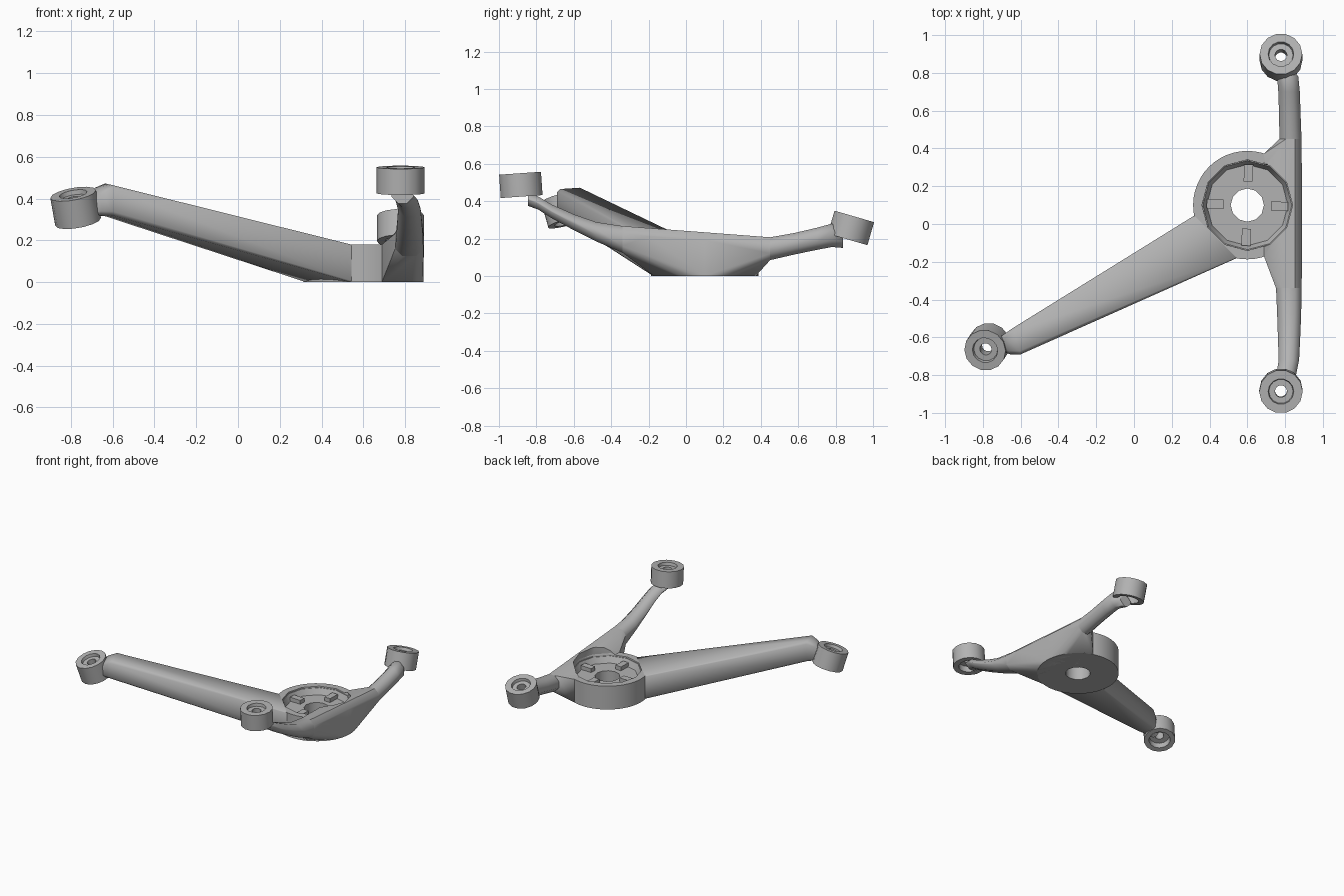
import bpy, bmesh, math
from mathutils import Vector, Matrix

if "Cube" in bpy.data.objects:
    bpy.data.objects.remove(bpy.data.objects["Cube"])

metal = bpy.data.materials.new("plain grey metal")
metal.use_nodes = True
GREY = (0.45, 0.45, 0.45, 1)
metal.diffuse_color = GREY
metal.node_tree.nodes["Principled BSDF"].inputs["Base Color"].default_value = GREY

HUB = Vector((0.6, 0.1, 0))
HUB_R, HUB_H, FLOOR = 0.287, 0.18, 0.125


def finish(name, bm):
    bmesh.ops.recalc_face_normals(bm, faces=bm.faces)
    mesh = bpy.data.meshes.new(name)
    bm.to_mesh(mesh)
    bm.free()
    obj = bpy.data.objects.new(name, mesh)
    bpy.context.collection.objects.link(obj)
    mesh.materials.append(metal)
    return obj


def smooth(obj, angle=35):
    bpy.ops.object.select_all(action="DESELECT")
    obj.select_set(True)
    bpy.context.view_layer.objects.active = obj
    bpy.ops.object.shade_smooth_by_angle(angle=math.radians(angle))


def section(a, b, z0, z1, cut):
    """Eight-sided upright ring between plan points a and b."""
    a, b = Vector(a), Vector(b)
    cut = min(cut, (b - a).length * 0.45, (z1 - z0) * 0.45)
    u = (b - a).normalized() * cut
    plan = [(a, z0 + cut), (a + u, z0), (b - u, z0), (b, z0 + cut),
            (b, z1 - cut), (b - u, z1), (a + u, z1), (a, z1 - cut)]
    return [Vector((p.x, p.y, z)) for p, z in plan]


def loft(name, rings):
    bm = bmesh.new()
    loops = [[bm.verts.new(p) for p in ring] for ring in rings]
    for r0, r1 in zip(loops, loops[1:]):
        for i in range(len(r0)):
            j = (i + 1) % len(r0)
            bm.faces.new((r0[i], r0[j], r1[j], r1[i]))
    bm.faces.new(loops[0])
    bm.faces.new(loops[-1])
    obj = finish(name, bm)
    smooth(obj, 50)
    return obj


def cylinder(name, centre, r0, r1, z0, z1, sides):
    bm = bmesh.new()
    bmesh.ops.create_cone(bm, cap_ends=True, segments=sides, radius1=r0, radius2=r1,
                          depth=z1 - z0,
                          matrix=Matrix.Translation(centre + Vector((0, 0, (z0 + z1) / 2))))
    return finish(name, bm)


def cut_away(obj, cutters):
    bpy.context.view_layer.objects.active = obj
    for c in cutters:
        mod = obj.modifiers.new("cut", "BOOLEAN")
        mod.operation, mod.solver, mod.object = "DIFFERENCE", "EXACT", c
        bpy.ops.object.modifier_apply(modifier=mod.name)
    smooth(obj)


def boss(name, centre, axis, radius, height):
    """Lathed mounting boss with recesses at both ends and a through hole."""
    h, hole = height / 2, 0.032
    profile = [(hole, -h + 0.045), (0.072, -h + 0.045), (0.075, -h), (radius, -h),
               (radius, h), (0.068, h), (0.064, h - 0.022), (hole, h - 0.022)]
    sides = 14
    bm = bmesh.new()
    loops = []
    for i in range(sides):
        t = 2 * math.pi * i / sides
        loops.append([bm.verts.new((r * math.cos(t), r * math.sin(t), z)) for r, z in profile])
    for i in range(sides):
        p, q = loops[i], loops[(i + 1) % sides]
        for k in range(len(profile)):
            m = (k + 1) % len(profile)
            bm.faces.new((p[k], q[k], q[m], p[m]))
    turn = Vector((0, 0, 1)).rotation_difference(Vector(axis)).to_matrix().to_4x4()
    bm.transform(Matrix.Translation(centre) @ turn)
    smooth(finish(name, bm))


# Curved side rails, front and back: (y, inner x, outer x, bottom, top)
def rail(name, stations):
    rings = [section((x0, y), (x1, y), z0, z1, 0.035) for y, x0, x1, z0, z1 in stations]
    loft(name, rings)
    return rings[0]


front_ring = rail("front_rail", [
    (-0.34, 0.752, 0.887, 0.125, 0.267), (-0.48, 0.758, 0.885, 0.185, 0.288),
    (-0.6, 0.762, 0.88, 0.245, 0.33), (-0.72, 0.766, 0.874, 0.31, 0.383),
    (-0.79, 0.755, 0.86, 0.355, 0.425), (-0.845, 0.735, 0.84, 0.375, 0.45)])
back_ring = rail("back_rail", [
    (0.45, 0.77, 0.887, 0.085, 0.207), (0.58, 0.768, 0.882, 0.115, 0.23),
    (0.7, 0.764, 0.878, 0.14, 0.258), (0.78, 0.758, 0.87, 0.155, 0.28),
    (0.84, 0.735, 0.83, 0.15, 0.24)])

# Web that blends the hub into the rails
bm = bmesh.new()
points = front_ring + back_ring
for i in range(17):
    t = math.radians(-72 + 9 * i)
    for z in (0, HUB_H):
        points.append(HUB + Vector((HUB_R * math.cos(t), HUB_R * math.sin(t), z)))
for y, z in ((-0.2, 0.252), (0.1, 0.233)):
    points += [Vector((0.815, y, z)), Vector((0.85, y, z)), Vector((0.89, y, z - 0.04))]
verts = [bm.verts.new(p) for p in points]
hull = bmesh.ops.convex_hull(bm, input=verts)
bmesh.ops.delete(bm, geom=list(set(g for g in hull["geom_interior"] + hull["geom_unused"]
                                   if isinstance(g, bmesh.types.BMVert))), context="VERTS")
web = finish("rail_web", bm)

# Hub with a shallow tapered recess and a centre hole
hub = cylinder("hub", HUB, HUB_R, HUB_R, 0, HUB_H, 48)
recess = cylinder("recess_cutter", HUB, 0.215, 0.245, FLOOR, 0.19, 12)
clear = cylinder("clearance_cutter", HUB, 0.24, 0.24, 0.17, 0.5, 12)
hole = cylinder("hole_cutter", HUB, 0.088, 0.088, -0.1, 0.5, 12)
for part in (hub, web):
    cut_away(part, (recess, clear, hole))
for c in (recess, clear, hole):
    bpy.data.objects.remove(c)

# Four keys on the recess floor
for i in range(4):
    bm = bmesh.new()
    place = (Matrix.Translation(HUB + Vector((0, 0, FLOOR + 0.01)))
             @ Matrix.Rotation(math.radians(90 * i - 2), 4, "Z")
             @ Matrix.Translation((0.17, 0, 0)) @ Matrix.Diagonal((0.09, 0.048, 0.04, 1)))
    bmesh.ops.create_cube(bm, size=1, matrix=place)
    finish(f"hub_key_{i + 1}", bm)


# Long tapered arm, with its two sides rising at different rates
def arm_ring(a, b, za, zb, cut):
    ring = section(a, b, 0, 1, 0)
    a, b = Vector(a), Vector(b)
    u = (b - a).normalized() * cut
    spots = [(a, za[0] + cut), (a + u, za[0]), (b - u, zb[0]), (b, zb[0] + cut),
             (b, zb[1] - cut), (b - u, zb[1]), (a + u, za[1]), (a, za[1] - cut)]
    return [Vector((p.x, p.y, z)) for p, z in spots]


loft("long_arm", [
    arm_ring((0.32, 0.045), (0.545, -0.18), (0, HUB_H), (0, HUB_H), 0.006),
    arm_ring((-0.64, -0.55), (-0.6, -0.69), (0.315, 0.472), (0.32, 0.465), 0.018),
    arm_ring((-0.69, -0.585), (-0.655, -0.69), (0.32, 0.452), (0.32, 0.44), 0.02),
    arm_ring((-0.735, -0.61), (-0.715, -0.67), (0.3, 0.39), (0.3, 0.38), 0.02)])

# Mounting bosses at the three ends
boss("arm_boss", (-0.777, -0.65, 0.355), (-0.18, -0.28, 1), 0.111, 0.14)
boss("front_boss", (0.778, -0.883, 0.487), (0, -0.07, 1), 0.115, 0.125)
boss("back_boss", (0.778, 0.882, 0.257), (0, 0.29, 1), 0.113, 0.128)
